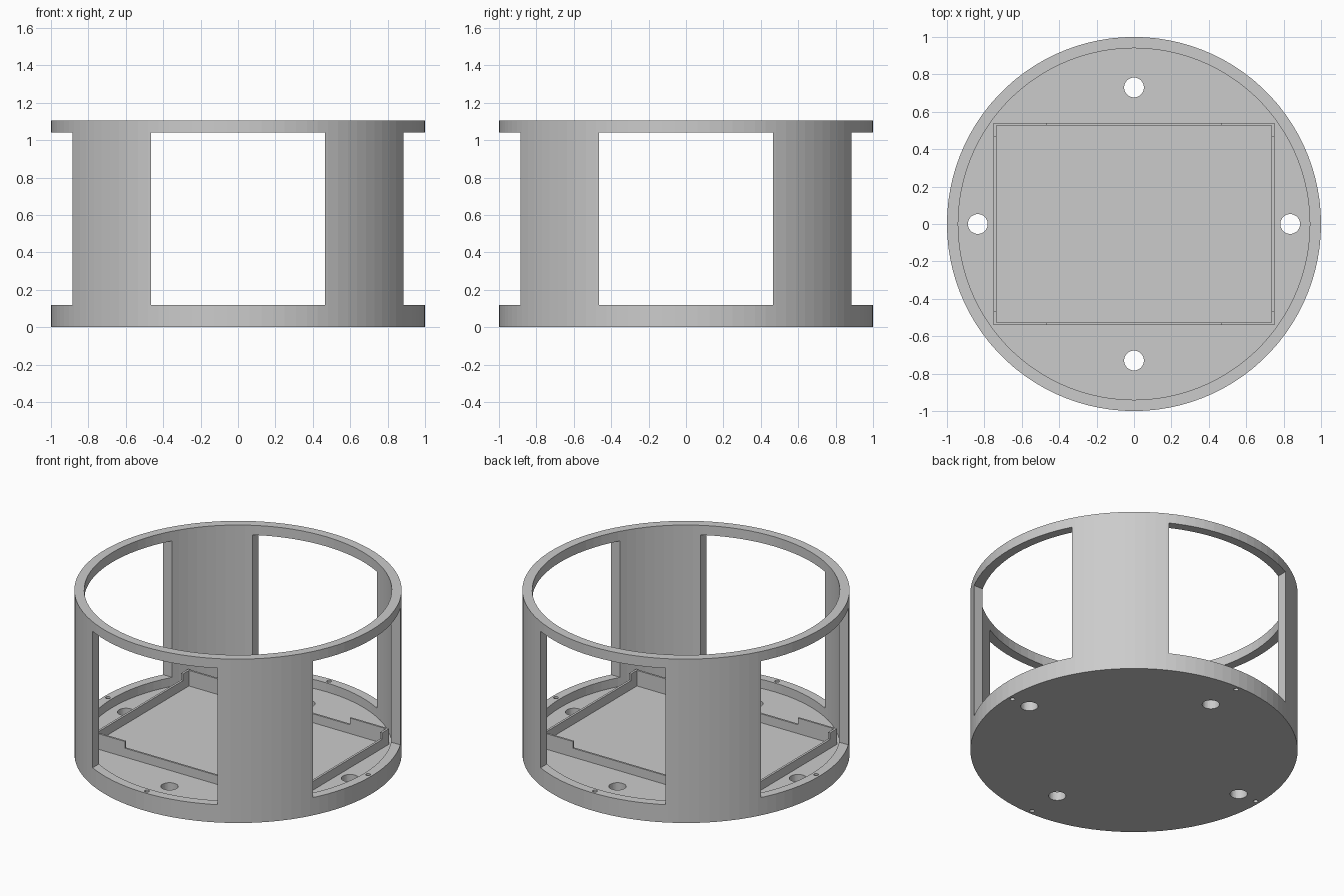
import bpy
import bmesh
from math import cos, sin, pi
from mathutils import Matrix

cube = bpy.data.objects.get("Cube")
if cube:
    bpy.data.objects.remove(cube, do_unlink=True)

R_OUT, R_IN, HEIGHT = 1.0, 0.94, 1.105
FLOOR, SILL, LINTEL = 0.06, 0.12, 1.04
HALF_WINDOW = 0.465
SEGMENTS = 100

grey = bpy.data.materials.new("light_grey")
grey.use_nodes = True
grey.diffuse_color = (0.6, 0.6, 0.6, 1)
grey.node_tree.nodes["Principled BSDF"].inputs["Base Color"].default_value = (0.6, 0.6, 0.6, 1)


def make_object(name, bm):
    bmesh.ops.recalc_face_normals(bm, faces=bm.faces)
    mesh = bpy.data.meshes.new(name)
    bm.to_mesh(mesh)
    bm.free()
    mesh.materials.append(grey)
    obj = bpy.data.objects.new(name, mesh)
    bpy.context.collection.objects.link(obj)
    return obj


def add_box(bm, low, high):
    size = [b - a for a, b in zip(low, high)]
    centre = [(a + b) / 2 for a, b in zip(low, high)]
    bmesh.ops.create_cube(bm, size=1, matrix=Matrix.Translation(centre) @ Matrix.Diagonal((*size, 1)))


def box(name, low, high):
    bm = bmesh.new()
    add_box(bm, low, high)
    return make_object(name, bm)


def drill(name, x, y, radius, sides):
    bm = bmesh.new()
    bmesh.ops.create_cone(bm, cap_ends=True, segments=sides, radius1=radius, radius2=radius,
                          depth=0.5, matrix=Matrix.Translation((x, y, 0)))
    return make_object(name, bm)


def cut(obj, cutters):
    for cutter in cutters:
        cutter.hide_render = True
        mod = obj.modifiers.new("cut", 'BOOLEAN')
        mod.operation = 'DIFFERENCE'
        mod.solver = 'EXACT'
        mod.object = cutter
    bpy.context.view_layer.update()
    mesh = bpy.data.meshes.new_from_object(obj.evaluated_get(bpy.context.evaluated_depsgraph_get()))
    obj.modifiers.clear()
    obj.data = mesh


# Round housing: cup profile with a solid floor, stepped up ring by ring
bm = bmesh.new()
profile = [(R_OUT, 0), (R_OUT, HEIGHT), (R_IN, HEIGHT), (R_IN, FLOOR)]
rings = [[bm.verts.new((r * cos(2 * pi * i / SEGMENTS), r * sin(2 * pi * i / SEGMENTS), z))
          for i in range(SEGMENTS)] for r, z in profile]
for low, high in zip(rings, rings[1:]):
    for i in range(SEGMENTS):
        j = (i + 1) % SEGMENTS
        bm.faces.new((low[i], low[j], high[j], high[i]))
bm.faces.new(rings[0])
bm.faces.new(rings[-1])
housing = make_object("round_housing", bm)

# Rectangular tray wall standing on the floor
bm = bmesh.new()
add_box(bm, (-0.75, -0.54, FLOOR - 0.01), (0.75, 0.54, 0.165))
tray = make_object("tray_wall", bm)
tray_pocket = box("tray_pocket", (-0.735, -0.527, 0), (0.735, 0.527, 0.5))

# Window openings leave four pillars and trim the middle of the tray walls
windows = [box("window_front_back", (-HALF_WINDOW, -1.2, SILL), (HALF_WINDOW, 1.2, LINTEL)),
           box("window_sides", (-1.2, -HALF_WINDOW, SILL), (1.2, HALF_WINDOW, LINTEL))]

# Mounting holes in the floor and pin holes in the lower rim
holes = []
for side in (-1, 1):
    holes.append(drill("mount_hole", side * 0.835, 0, 0.053, 32))
    holes.append(drill("mount_hole", 0, side * 0.73, 0.053, 32))
    holes.append(drill("pin_hole", side * 0.97, 0, 0.015, 12))
    holes.append(drill("pin_hole", 0, side * 0.97, 0.015, 12))

cut(housing, windows + holes)
cut(tray, [tray_pocket] + windows)
for cutter in windows + holes + [tray_pocket]:
    bpy.data.objects.remove(cutter, do_unlink=True)
